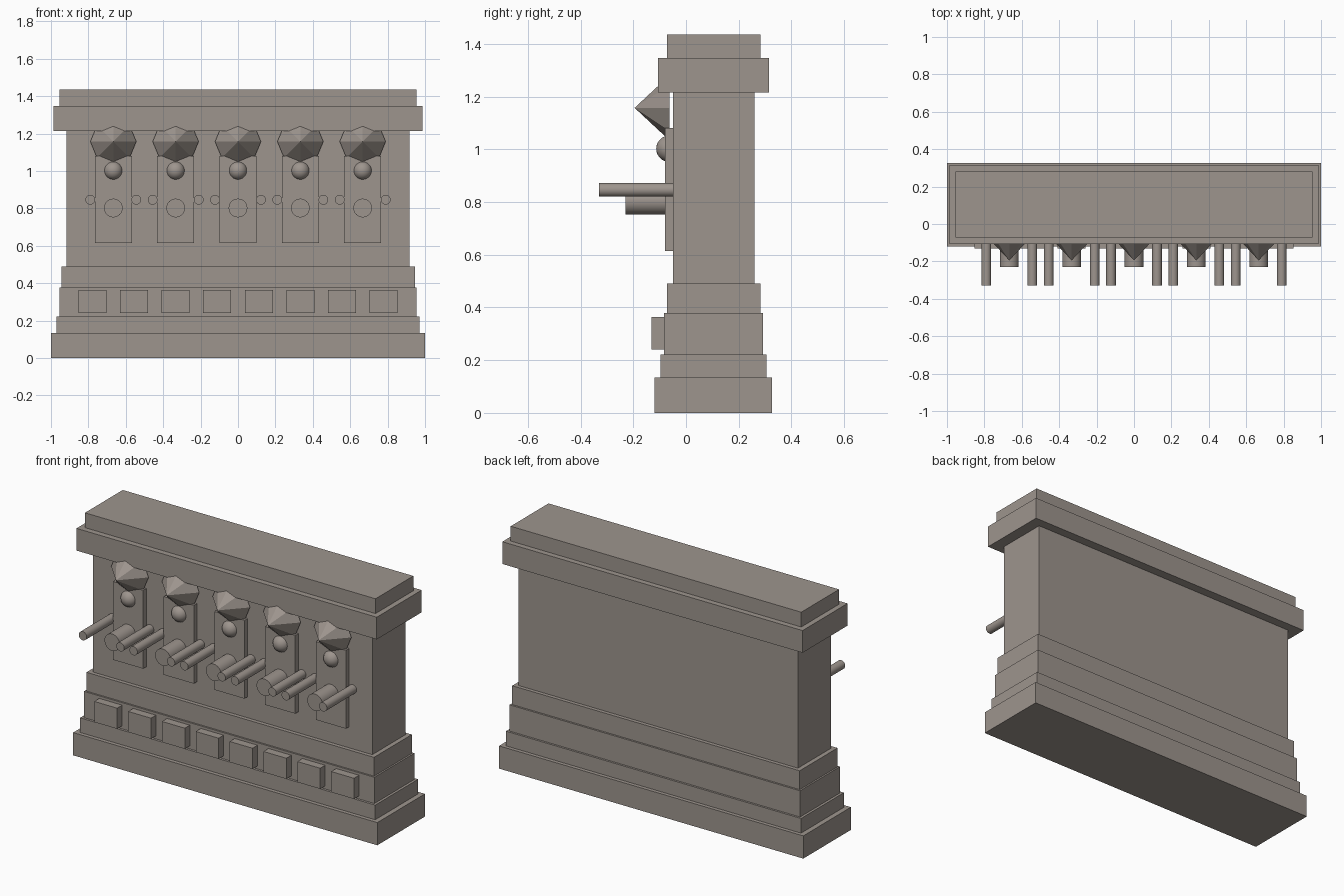
import bpy
import math

cube = bpy.data.objects.get("Cube")
if cube:
    bpy.data.objects.remove(cube, do_unlink=True)

# Single stone colour
stone = bpy.data.materials.new("warm grey stone")
stone.use_nodes = True
colour = (0.34, 0.30, 0.27, 1)
stone.diffuse_color = colour
stone.node_tree.nodes["Principled BSDF"].inputs["Base Color"].default_value = colour


def finish(name, smooth=False):
    obj = bpy.context.object
    obj.name = name
    obj.data.materials.append(stone)
    bpy.ops.object.transform_apply(location=False, rotation=True, scale=True)
    if smooth:
        bpy.ops.object.shade_smooth_by_angle(angle=math.radians(40))
    return obj


def box(name, x, width, y0, y1, z0, z1):
    bpy.ops.mesh.primitive_cube_add(size=1, location=(x, (y0 + y1) / 2, (z0 + z1) / 2))
    bpy.context.object.scale = (width, y1 - y0, z1 - z0)
    return finish(name)


def rod(name, x, z, radius, y0, y1):
    bpy.ops.mesh.primitive_cylinder_add(
        vertices=32, radius=radius, depth=y1 - y0,
        location=(x, (y0 + y1) / 2, z), rotation=(math.pi / 2, 0, 0))
    return finish(name, smooth=True)


# Stepped wall: name, half width, front, back, bottom, top
tiers = [
    ("plinth", 1.0, -0.12, 0.327, 0, 0.135),
    ("lower_step", 0.97, -0.097, 0.305, 0.135, 0.222),
    ("block_course", 0.955, -0.083, 0.293, 0.222, 0.378),
    ("upper_step", 0.945, -0.073, 0.282, 0.378, 0.49),
    ("wall", 0.918, -0.05, 0.26, 0.49, 1.215),
    ("cornice", 0.987, -0.107, 0.315, 1.215, 1.347),
    ("coping", 0.955, -0.073, 0.282, 1.347, 1.435),
]
for name, half, front, back, bottom, top in tiers:
    box(name, 0, 2 * half, front, back, bottom, top)

# Row of raised blocks
for i in range(8):
    box("raised_block", (i - 3.5) * 0.2225, 0.15, -0.13, -0.08, 0.24, 0.363)

# Five repeated spout bays
for i in range(5):
    x = (i - 2) / 3
    box("panel", x, 0.198, -0.08, -0.045, 0.615, 1.08)

    # Faceted eight-sided point above each panel
    bpy.ops.mesh.primitive_cone_add(
        vertices=8, radius1=0.123, depth=0.132,
        location=(x, -0.129, 1.157), rotation=(math.pi / 2, 0, 0))
    finish("faceted_point")

    bpy.ops.mesh.primitive_uv_sphere_add(
        segments=32, ring_count=16, radius=0.05, location=(x, -0.063, 1.002))
    finish("knob", smooth=True)

    rod("spout", x, 0.802, 0.05, -0.23, -0.06)
    for side in (-1, 1):
        rod("side_peg", x + side * 0.123, 0.846, 0.026, -0.33, -0.045)
